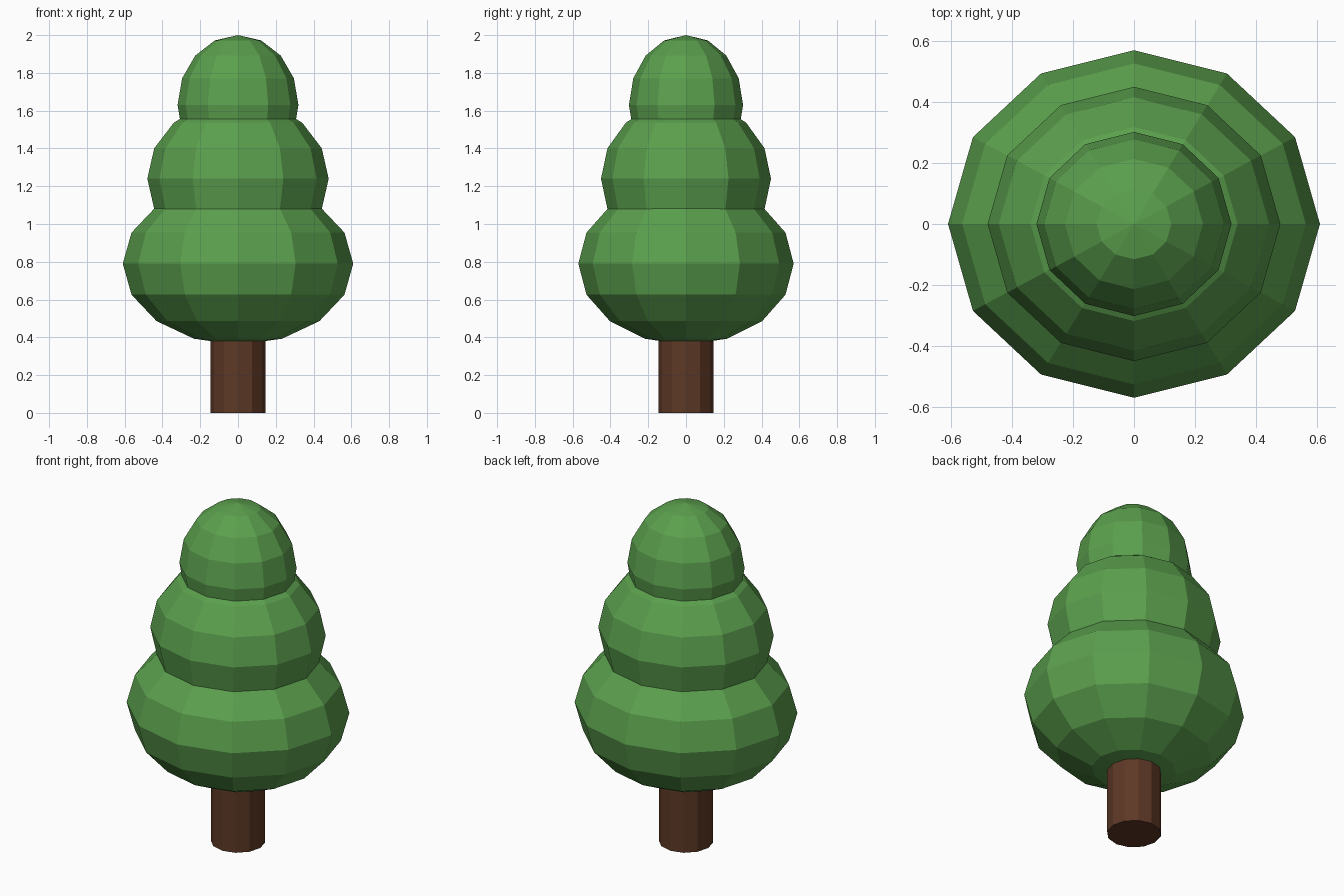
import bpy

if "Cube" in bpy.data.objects:
    bpy.data.objects.remove(bpy.data.objects["Cube"])


def material(name, rgb):
    m = bpy.data.materials.new(name)
    m.diffuse_color = (*rgb, 1)
    m.use_nodes = True
    m.node_tree.nodes["Principled BSDF"].inputs["Base Color"].default_value = m.diffuse_color
    return m


leaf = material("leaf green", (0.105, 0.35, 0.075))
bark = material("bark brown", (0.11, 0.04, 0.019))


def finish(name, mat):
    ob = bpy.context.object
    ob.name = name
    ob.data.materials.append(mat)
    bpy.ops.object.transform_apply(location=False, rotation=False, scale=True)
    bpy.ops.object.shade_flat()


# Trunk: 12-sided post reaching up inside the lowest foliage
bpy.ops.mesh.primitive_cylinder_add(vertices=12, radius=0.146, depth=0.6, location=(0, 0, 0.3))
finish("trunk", bark)

# Foliage: three overlapping low-poly ellipsoids (name, centre height, radii)
for name, z, radii in (
    ("lower_foliage", 0.79, (0.61, 0.57, 0.43)),
    ("middle_foliage", 1.24, (0.48, 0.45, 0.42)),
    ("top_foliage", 1.63, (0.32, 0.302, 0.37)),
):
    bpy.ops.mesh.primitive_uv_sphere_add(segments=12, ring_count=8, radius=1, location=(0, 0, z))
    bpy.context.object.scale = radii
    finish(name, leaf)
